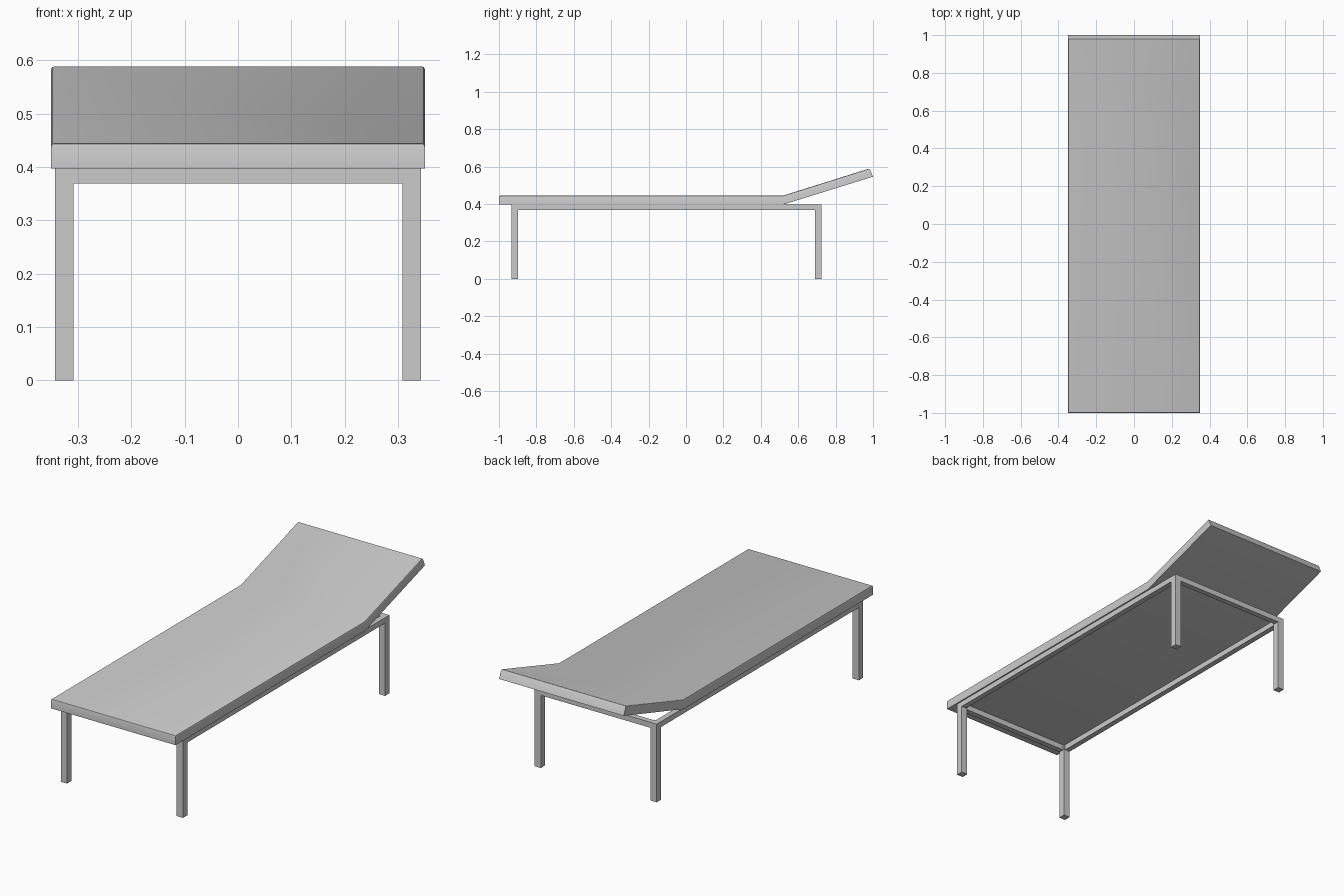
import bpy, bmesh

if "Cube" in bpy.data.objects:
    bpy.data.objects.remove(bpy.data.objects["Cube"])


def box(name, x0, x1, y0, y1, z0, z1):
    bpy.ops.mesh.primitive_cube_add(size=1)
    ob = bpy.context.object
    ob.name = name
    ob.location = ((x0 + x1) / 2, (y0 + y1) / 2, (z0 + z1) / 2)
    ob.scale = (x1 - x0, y1 - y0, z1 - z0)
    bpy.ops.object.transform_apply(location=True, scale=True, rotation=False)
    return ob


# Cushion: bent side profile (y, z) extruded across the width
W = 0.35
profile = [(-1, 0.397), (0.52, 0.397), (1, 0.546),
           (0.981, 0.59), (0.52, 0.445), (-1, 0.445)]
bm = bmesh.new()
left = [bm.verts.new((-W, y, z)) for y, z in profile]
right = [bm.verts.new((W, y, z)) for y, z in profile]
n = len(profile)
for i in range(n):
    j = (i + 1) % n
    bm.faces.new((left[i], left[j], right[j], right[i]))
# Split the sides at the bend so each face is a convex quad
for side in (left, right):
    bm.faces.new((side[0], side[1], side[4], side[5]))
    bm.faces.new((side[1], side[2], side[3], side[4]))
bmesh.ops.recalc_face_normals(bm, faces=bm.faces)

# Soften the upper rim
rim = [bm.edges.get((s[a], s[b])) for s in (left, right) for a, b in ((5, 4), (4, 3))]
rim += [bm.edges.get((left[k], right[k])) for k in (3, 5)]
bmesh.ops.bevel(bm, geom=rim, offset=0.007, segments=2, profile=0.5, affect='EDGES')
mesh = bpy.data.meshes.new("cushion")
bm.to_mesh(mesh)
bm.free()
cushion = bpy.data.objects.new("cushion", mesh)
bpy.context.collection.objects.link(cushion)
bpy.context.view_layer.objects.active = cushion
cushion.select_set(True)
bpy.ops.object.shade_smooth_by_angle(angle=0.7)

# Frame dimensions
X, Y0, Y1, TOP, LEG, RAIL = 0.343, -0.932, 0.725, 0.397, 0.035, 0.028

# Legs and side rails on both sides
for s, label in ((-1, "left"), (1, "right")):
    xo, xi = s * X, s * (X - LEG)
    lo, hi = min(xo, xi), max(xo, xi)
    box(f"front_leg_{label}", lo, hi, Y0, Y0 + LEG, 0, TOP)
    box(f"back_leg_{label}", lo, hi, Y1 - LEG, Y1, 0, TOP)
    xr = s * (X - RAIL)
    box(f"side_rail_{label}", min(xo, xr), max(xo, xr), Y0 + LEG, Y1 - LEG, TOP - RAIL, TOP)

# Cross rails at both ends
xe = X - LEG
box("front_rail", -xe, xe, Y0, Y0 + RAIL, TOP - RAIL, TOP)
box("back_rail", -xe, xe, Y1 - RAIL, Y1, TOP - RAIL, TOP)
